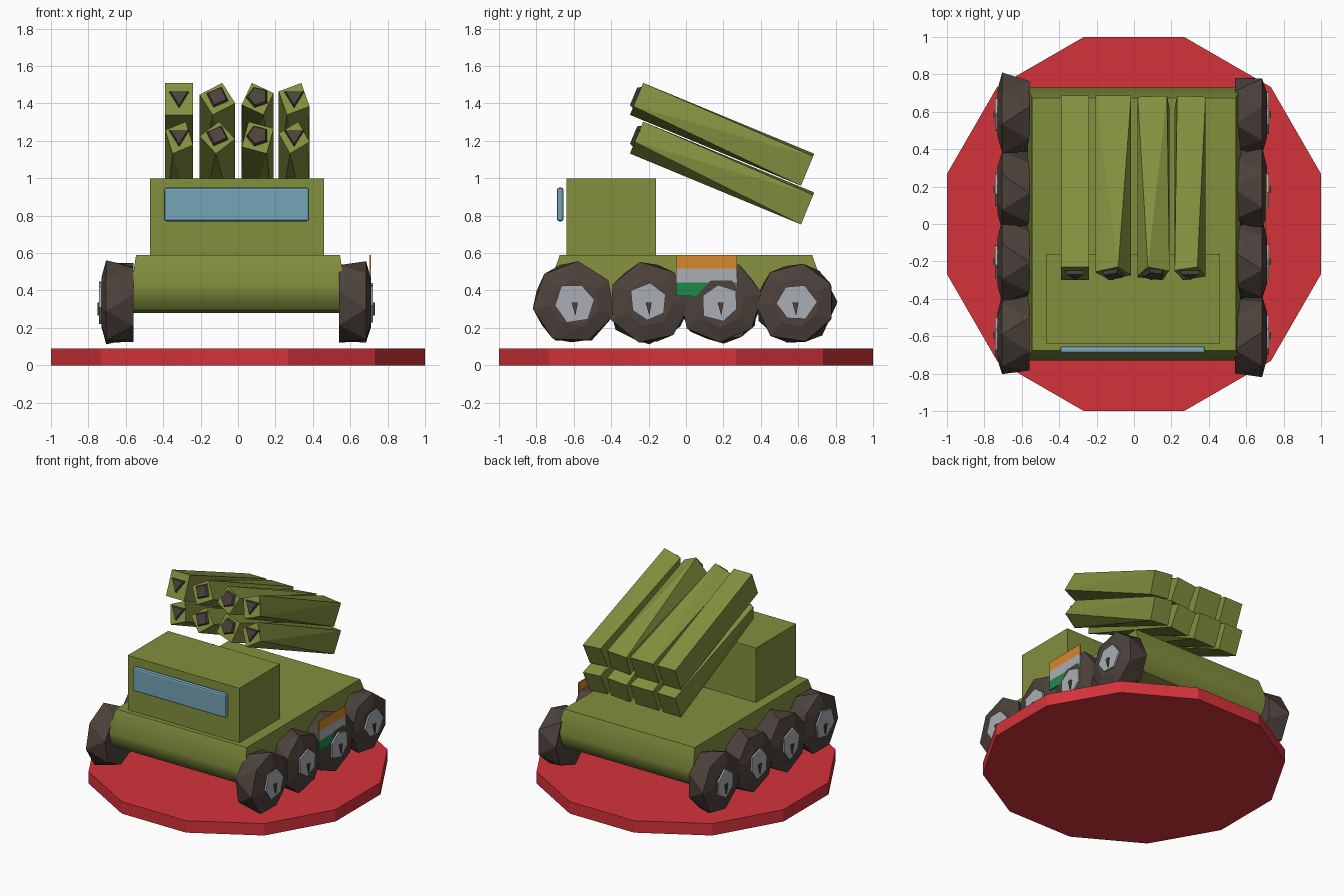
import bpy, bmesh, math, random
from mathutils import Matrix, Vector

cube = bpy.data.objects.get("Cube")
if cube:
    bpy.data.objects.remove(cube)
rng = random.Random(4)


def material(name, r, g, b):
    """Flat colour given as display values, stored as linear values."""
    col = [(c / 255) ** 2.2 for c in (r, g, b)] + [1]
    m = bpy.data.materials.new(name)
    m.use_nodes = True
    m.diffuse_color = col
    bsdf = next(n for n in m.node_tree.nodes if n.type == 'BSDF_PRINCIPLED')
    bsdf.inputs["Base Color"].default_value = col
    return m


OLIVE = material("olive green", 130, 142, 64)
RED = material("red", 212, 54, 61)
BROWN = material("dark brown", 78, 68, 62)
GLASS = material("window blue", 116, 163, 182)
GREY = material("light grey", 168, 173, 178)
ORANGE = material("orange", 213, 134, 48)
GREEN = material("green", 35, 138, 76)


def finish(name, bm, mats, smooth=None):
    bmesh.ops.recalc_face_normals(bm, faces=bm.faces)
    me = bpy.data.meshes.new(name)
    bm.to_mesh(me)
    bm.free()
    for m in mats:
        me.materials.append(m)
    ob = bpy.data.objects.new(name, me)
    bpy.context.collection.objects.link(ob)
    if smooth:
        bpy.ops.object.select_all(action='DESELECT')
        ob.select_set(True)
        bpy.context.view_layer.objects.active = ob
        bpy.ops.object.shade_smooth_by_angle(angle=math.radians(smooth))
    return ob


def loft(name, rings, mat, triangles=False, smooth=None):
    """Skin equal-sized rings of points and cap both ends."""
    bm = bmesh.new()
    loops = [[bm.verts.new(p) for p in ring] for ring in rings]
    n = len(loops[0])
    for a, b in zip(loops, loops[1:]):
        for i in range(n):
            j = (i + 1) % n
            bm.faces.new((a[i], a[j], b[j], b[i]))
    bm.faces.new(loops[0])
    bm.faces.new(loops[-1])
    if triangles:
        bmesh.ops.triangulate(bm, faces=[f for f in bm.faces if len(f.verts) == 4])
    return finish(name, bm, [mat], smooth)


def box(name, lo, hi, mat, bevel=0):
    bm = bmesh.new()
    bmesh.ops.create_cube(bm, size=1)
    for v in bm.verts:
        v.co = [l + (h - l) * (c + 0.5) for l, h, c in zip(lo, hi, v.co)]
    if bevel:
        bmesh.ops.bevel(bm, geom=bm.edges[:], offset=bevel, segments=2,
                        profile=0.5, affect='EDGES')
    return finish(name, bm, [mat])


def polygon(n, r, turn=0, jitter=0):
    pts = []
    for i in range(n):
        a = math.radians(turn) + math.tau * i / n
        q = r * (1 + rng.uniform(-jitter, jitter))
        pts.append((q * math.cos(a), q * math.sin(a)))
    return pts


# Round plinth
disc = polygon(12, 1 / math.cos(math.radians(15)), 15)
loft("base_disc", [[(x, y, z) for x, y in disc] for z in (0, 0.09)], RED)

# Hull: side profile with rounded lower ends
half = [(0.58, 0.28), (0.66, 0.295), (0.71, 0.35), (0.73, 0.43), (0.675, 0.59)]
outline = half + [(-y, z) for y, z in reversed(half)]
hull_rings = []
for s in (-1, 1):
    hull_rings.append([(s * (0.545 if z > 0.5 else 0.57), y, z) for y, z in outline])
loft("hull", hull_rings, OLIVE, smooth=35)

# Cab and windscreen
box("cab", (-0.47, -0.64, 0.58), (0.46, -0.16, 1.0), OLIVE)
box("windscreen", (-0.395, -0.69, 0.77), (0.38, -0.655, 0.95), GLASS, 0.012)

# Chunky faceted wheels, hubs and bolts
for side, label in ((1, "left"), (-1, "right")):
    for k, cy in enumerate((-0.595, -0.2, 0.185, 0.585)):
        turn = rng.uniform(0, 50)

        def ring(x, pts):
            return [(side * x - 0.01, cy + p, 0.335 + q) for p, q in pts]

        loft(f"{label}_wheel_{k + 1}", [
            ring(0.55, polygon(7, 0.205, turn, 0.06)),
            ring(0.695, polygon(7, 0.22, turn + 25, 0.04)),
            ring(0.72, polygon(7, 0.13, turn + 25, 0.05))], BROWN, triangles=True)
        rim = polygon(6, 0.105, turn, 0.12)
        loft(f"{label}_hub_{k + 1}", [ring(0.715, rim), ring(0.732, rim)], GREY)
        bolt = [(-0.016, 0), (0.016, 0), (0.004, -0.07)]
        loft(f"{label}_bolt_{k + 1}", [ring(0.73, bolt), ring(0.742, bolt)], BROWN)

# Striped side panel: one thin plate, coloured by height
bm = bmesh.new()
bmesh.ops.create_cube(bm, size=1)
for v in bm.verts:
    v.co = (0.706 + 0.008 * v.co.x, 0.11 + 0.325 * v.co.y, 0.48 + 0.22 * v.co.z)
for z in (0.443, 0.517):
    bmesh.ops.bisect_plane(bm, geom=bm.verts[:] + bm.edges[:] + bm.faces[:],
                           plane_co=(0, 0, z), plane_no=(0, 0, 1))
for f in bm.faces:
    h = f.calc_center_median().z
    f.material_index = 0 if h > 0.517 else 1 if h > 0.443 else 2
finish("side_panel", bm, [ORANGE, GREY, GREEN])

# Launch tubes: faceted, some twisted along their length, tilted up to the front
tilt = Matrix.Rotation(math.radians(-22.5), 4, 'X')


def fitted(n, turn, w, h):
    """Polygon stretched to fill a given width and height."""
    pts = polygon(n, 1, turn)
    lo = [min(p[i] for p in pts) for i in (0, 1)]
    hi = [max(p[i] for p in pts) for i in (0, 1)]
    return [((x - (lo[0] + hi[0]) / 2) * w / (hi[0] - lo[0]),
             (z - (lo[1] + hi[1]) / 2) * h / (hi[1] - lo[1])) for x, z in pts]


tubes = [(-0.315, 0.15, 45, 45), (-0.11, 0.19, 75, 45),
         (0.105, 0.17, 20, 50), (0.3, 0.165, 65, 40)]
for row, height in (("upper", 1.235), ("lower", 1.028)):
    for k, (cx, w, front, back) in enumerate(tubes):
        place = Matrix.Translation((cx, 0.193, height)) @ tilt
        if row == "lower":
            front += 10 if k else 20

        def section(y, pts):
            return [place @ Vector((x, y, z)) for x, z in pts]

        loft(f"{row}_tube_{k + 1}", [section(-0.495, fitted(4, front, w, 0.185)),
                                     section(0.495, fitted(4, back, w, 0.185))],
             OLIVE, triangles=True)
        sides = 3 + k % 3
        mouth = [(x, z + 0.01) for x, z in polygon(sides, 0.065, 30 + 40 * k)]
        tip = [(x * 0.8, z * 0.8) for x, z in mouth]
        loft(f"{row}_muzzle_{k + 1}", [section(-0.49, mouth), section(-0.515, tip)], BROWN)
